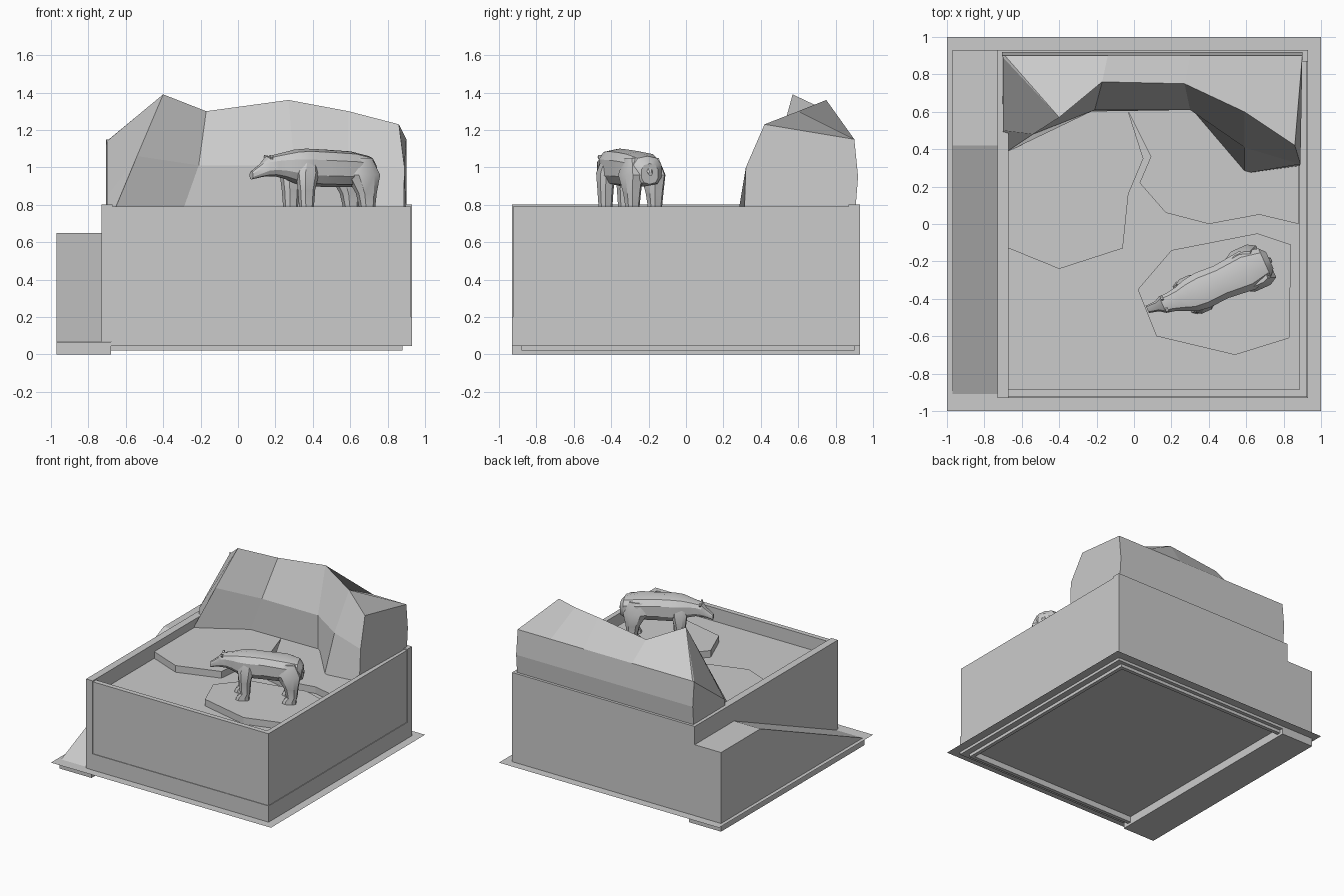
import bpy, bmesh, math


def finish(name, bm, smooth=False):
    bmesh.ops.recalc_face_normals(bm, faces=bm.faces)
    me = bpy.data.meshes.new(name)
    bm.to_mesh(me)
    bm.free()
    ob = bpy.data.objects.new(name, me)
    bpy.context.collection.objects.link(ob)
    if smooth:
        bpy.ops.object.select_all(action='DESELECT')
        ob.select_set(True)
        bpy.context.view_layer.objects.active = ob
        bpy.ops.object.shade_smooth_by_angle(angle=math.radians(30))
    return ob


def loft(name, rings, smooth=False):
    """Skin a list of equal-length closed rings, capped at both ends."""
    bm = bmesh.new()
    vs = [[bm.verts.new(p) for p in r] for r in rings]
    n = len(vs[0])
    for a, b in zip(vs, vs[1:]):
        for i in range(n):
            j = (i + 1) % n
            bm.faces.new((a[i], a[j], b[j], b[i]))
    bm.faces.new(vs[0])
    bm.faces.new(vs[-1])
    return finish(name, bm, smooth)


def prism(name, outline, z0, z1):
    return loft(name, [[(x, y, z) for x, y in outline] for z in (z0, z1)])


def box(name, x0, x1, y0, y1, z0, z1):
    return prism(name, [(x0, y0), (x1, y0), (x1, y1), (x0, y1)], z0, z1)


def angles(n, offset=0.5):
    return [math.tau * (i + offset) / n for i in range(n)]


# Ground sheet and stepped underside rim
bm = bmesh.new()
bm.faces.new([bm.verts.new((x, y, 0.067)) for x, y in ((-1, -1), (1, -1), (1, 1), (-1, 1))])
finish("ground_sheet", bm)
box("ramp_footing", -0.97, -0.68, -0.93, 0.93, 0, 0.067)
for z, x1, y0, y1, w in ((0.045, 0.93, -0.93, 0.93, 0.05), (0.02, 0.88, -0.88, 0.90, 0.03)):
    box("rim_front", -0.68, x1, y0, y0 + w, z, 0.068)
    box("rim_back", -0.68, x1, y1 - w, y1, z, 0.068)
    box("rim_right", x1 - w, x1, y0 + w, y1 - w, z, 0.068)

# Tank: plinth, solid walls, glass, water
box("plinth", -0.73, 0.93, -0.93, 0.93, 0.068, 0.2)
box("left_wall", -0.73, -0.67, -0.93, 0.93, 0.2, 0.8)
box("back_wall", -0.67, 0.93, 0.87, 0.93, 0.2, 0.8)
box("front_glass", -0.67, 0.925, -0.925, -0.885, 0.2, 0.79)
box("right_glass", 0.885, 0.925, -0.885, 0.87, 0.2, 0.79)
box("water", -0.67, 0.885, -0.885, 0.87, 0.2, 0.68)

# Access ramp on the left
profile = [(-0.91, 0.067), (0.42, 0.65), (0.93, 0.65), (0.93, 0.067)]
loft("ramp", [[(x, y, z) for y, z in profile] for x in (-0.97, -0.73)])

# Ice shores and floating floe
prism("left_shore", [(-0.67, -0.13), (-0.4, -0.24), (-0.06, -0.13), (-0.03, 0.16),
                     (0.05, 0.35), (-0.03, 0.6), (-0.03, 0.87), (-0.67, 0.87)], 0.67, 0.735)
prism("right_shore", [(0.88, 0), (0.67, 0.05), (0.4, 0), (0.17, 0.06), (0.03, 0.22),
                      (0.09, 0.36), (-0.03, 0.6), (-0.03, 0.87), (0.88, 0.87)], 0.67, 0.735)
prism("floe", [(0.02, -0.35), (0.2, -0.14), (0.66, -0.05), (0.84, -0.11),
               (0.83, -0.61), (0.54, -0.70), (0.12, -0.60)], 0.67, 0.735)

# Rock ridge: front foot, front middle, crest per column; back edge at the given x
columns = [
    ((-0.70, 0.48, 0.7), (-0.70, 0.50, 0.85), (-0.70, 0.89, 1.14), -0.705),
    ((-0.69, 0.38, 0.7), (-0.54, 0.48, 1.06), (-0.40, 0.57, 1.39), -0.69),
    ((-0.32, 0.60, 0.7), (-0.21, 0.61, 1.01), (-0.17, 0.76, 1.30), -0.14),
    ((0.30, 0.61, 0.7), (0.30, 0.61, 1.01), (0.27, 0.75, 1.36), 0.30),
    ((0.59, 0.27, 0.7), (0.59, 0.41, 1.02), (0.59, 0.60, 1.30), 0.60),
    ((0.885, 0.31, 0.7), (0.89, 0.32, 1.0), (0.86, 0.42, 1.23), 0.90),
]
loft("rock_ridge", [[a, b, c, (x, 0.90, 1.15), (x, 0.92, 0.95), (x, 0.90, 0.7)]
                    for a, b, c, x in columns])

# Bear frame: u forward, v sideways towards the front glass; the head turns slightly back
A = math.radians(24)


def bear(u, v, z):
    v -= max(0, u - 0.15) * 0.12
    return (0.42 - u * math.cos(A) + v * math.sin(A),
            -0.33 - u * math.sin(A) - v * math.cos(A), z)


def boxy(t):
    """Rounded-square cross-section."""
    c, s = math.cos(t), math.sin(t)
    return math.copysign(abs(c) ** 0.75, c), math.copysign(abs(s) ** 0.75, s)


# Bear body from rump to nose: u, centre z, half width, half height
body = [(-0.335, 0.965, 0.05, 0.055), (-0.305, 0.98, 0.085, 0.08), (-0.20, 0.99, 0.115, 0.095),
        (-0.05, 0.995, 0.098, 0.10), (0.06, 1.00, 0.105, 0.10), (0.13, 1.005, 0.095, 0.09),
        (0.19, 1.01, 0.07, 0.07), (0.24, 1.01, 0.055, 0.058), (0.285, 1.005, 0.05, 0.053),
        (0.315, 0.985, 0.03, 0.038), (0.37, 0.957, 0.022, 0.022)]
loft("bear_body", [[bear(u, w * boxy(t)[0], z + h * boxy(t)[1]) for t in angles(10)]
                   for u, z, w, h in body], True)

# Bear legs: z, forward shift, half length, half width
front = [(0.735, 0.02, 0.053, 0.036), (0.76, 0.016, 0.048, 0.036), (0.785, 0, 0.038, 0.034),
         (0.88, 0, 0.045, 0.04), (0.97, -0.005, 0.062, 0.046), (1.05, -0.02, 0.04, 0.02)]
hind = [(0.735, 0.015, 0.055, 0.038), (0.76, 0.01, 0.05, 0.038), (0.785, -0.005, 0.042, 0.034),
        (0.86, 0, 0.055, 0.042), (0.96, 0.02, 0.095, 0.055), (1.05, 0.03, 0.06, 0.025)]
for part, shape, places in (("front_leg", front, ((0.09, 0.07), (0.125, -0.06))),
                            ("hind_leg", hind, ((-0.26, 0.07), (-0.23, -0.075)))):
    for u0, v0 in places:
        side = "near" if v0 > 0 else "far"
        loft(f"bear_{part}_{side}",
             [[bear(u0 + s + a * boxy(t)[0], v0 + b * boxy(t)[1], z) for t in angles(8)]
              for z, s, a, b in shape], True)

# Ears and tail
for v in (-0.035, 0.035):
    loft("bear_ear", [[bear(0.275 + d, v + r * math.cos(t), 1.055 + r * math.sin(t))
                       for t in angles(6, 0)] for d, r in ((-0.007, 0.014), (0.007, 0.012))])
loft("bear_tail", [[bear(u, r * math.cos(t), z + r * math.sin(t)) for t in angles(6, 0)]
                   for u, z, r in ((-0.32, 1.0, 0.025), (-0.345, 0.965, 0.012))])
